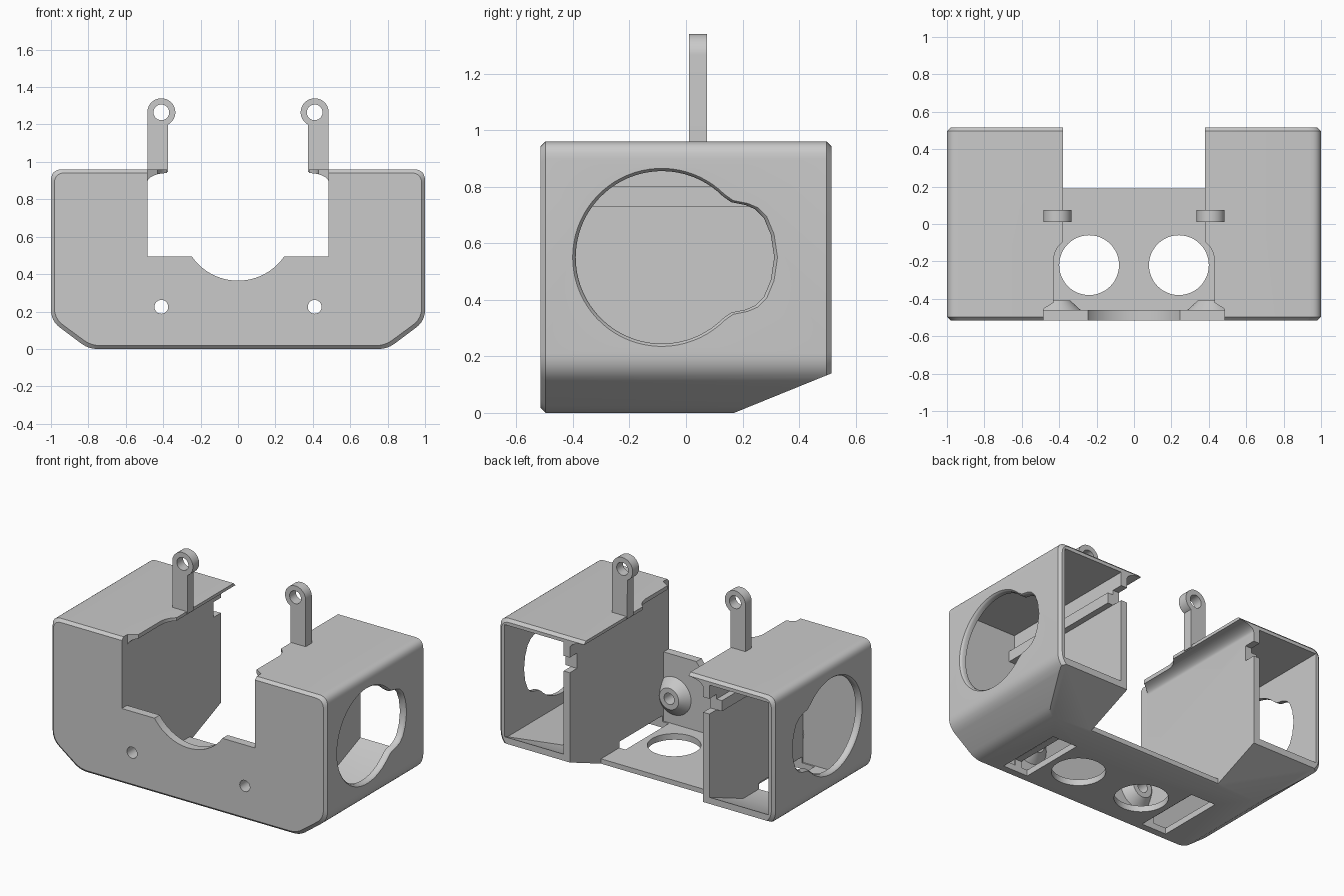
import bpy, bmesh
from math import sin, cos, radians
from mathutils import Vector

if "Cube" in bpy.data.objects:
    bpy.data.objects.remove(bpy.data.objects["Cube"])

grey = bpy.data.materials.new("plain grey")
grey.use_nodes = True
colour = (0.59, 0.59, 0.59, 1)
grey.diffuse_color = colour
grey.node_tree.nodes["Principled BSDF"].inputs["Base Color"].default_value = colour

FRONT, BACK, INNER_FRONT = -0.515, 0.515, -0.46
WALL_IN, WALL_OUT = 0.485, 0.53
CHAMFER = 0.018
SIDES = (1, -1)


def arc(cx, cy, rx, ry, start, end, n):
    angles = [radians(start + (end - start) * i / n) for i in range(n + 1)]
    return [(cx + rx * cos(a), cy + ry * sin(a)) for a in angles]


def circle(cx, cy, r, n=48):
    return arc(cx, cy, r, r, 0, 360, n)[:-1]


def rect(a0, b0, a1, b1):
    return [(a0, b0), (a1, b0), (a1, b1), (a0, b1)]


def mirrored(points):
    """Close a right-hand half outline with its mirror image."""
    return points + [(-a, b) for a, b in reversed(points)]


def grown(points, centre, fa, fb):
    return [(centre[0] + (a - centre[0]) * fa, centre[1] + (b - centre[1]) * fb) for a, b in points]


def rounded(corners):
    """Round each (a, b, setback) corner with a small curve."""
    out = []
    for i, (a, b, d) in enumerate(corners):
        p = Vector((a, b))
        prev = Vector(corners[i - 1][:2])
        nxt = Vector(corners[(i + 1) % len(corners)][:2])
        s, e = p + (prev - p).normalized() * d, p + (nxt - p).normalized() * d
        for k in range(7):
            t = k / 6
            q = s * (1 - t) ** 2 + p * 2 * t * (1 - t) + e * t * t
            out.append((q.x, q.y))
    return out


def loft(name, axis, sections, side=1):
    """Closed solid through (position, outline) sections along an axis."""
    place = {"x": lambda a, b, c: (c * side, a, b), "y": lambda a, b, c: (a * side, c, b),
             "z": lambda a, b, c: (a * side, b, c)}[axis]
    bm = bmesh.new()
    rings = [[bm.verts.new(place(a, b, c)) for a, b in pts] for c, pts in sections]
    bm.faces.new(rings[0])
    bm.faces.new(rings[-1])
    for r0, r1 in zip(rings, rings[1:]):
        for i in range(len(r0)):
            bm.faces.new((r0[i - 1], r0[i], r1[i], r1[i - 1]))
    bm.normal_update()
    bmesh.ops.recalc_face_normals(bm, faces=bm.faces)
    mesh = bpy.data.meshes.new(name)
    bm.to_mesh(mesh)
    bm.free()
    mesh.materials.append(grey)
    obj = bpy.data.objects.new(name, mesh)
    bpy.context.collection.objects.link(obj)
    return obj


def prism(name, points, axis, lo, hi, side=1):
    return loft(name, axis, [(lo, points), (hi, points)], side)


def volume(obj):
    bm = bmesh.new()
    bm.from_object(obj, bpy.context.evaluated_depsgraph_get())
    result = bm.calc_volume()
    bm.free()
    return result


def carve(target, *cutters):
    """Subtract each cutter, using the first solver that leaves a sound solid."""
    for cutter in cutters:
        cutter.hide_render = True
        before = volume(target)
        mod = target.modifiers.new("cut", "BOOLEAN")
        mod.operation, mod.object = "DIFFERENCE", cutter
        for solver in ("MANIFOLD", "EXACT", "FLOAT"):
            mod.solver = solver
            if 0.2 * before < volume(target) < 0.99999 * before:
                bpy.context.view_layer.objects.active = target
                bpy.ops.object.modifier_apply(modifier=mod.name)
                break
        else:
            target.modifiers.remove(mod)
        bpy.data.objects.remove(cutter)


def slope_cutter(lift):
    """Wedge below the sloped rear underside, raised by lift."""
    run = [(0.17 + 0.345 * t, 0.14 * t + lift) for t in (-1, 3)]
    return prism("slope_cutter", run + [(run[1][0], -0.5), (run[0][0], -0.5)], "x", -1.3, 1.3)


# Outer housing: rounded top, chamfered lower corners and rims, sloped rear underside
half = [(0.8, 0, 0.05), (1, 0.15, 0.06), (1, 0.96, 0.06)]
outline = rounded(half + [(-a, b, d) for a, b, d in reversed(half)])
rim = grown(outline, (0, 0.48), 1 - CHAMFER, 1 - CHAMFER / 0.48)
housing = loft("housing", "y", [(FRONT, rim), (FRONT + CHAMFER, outline),
                                (BACK - CHAMFER, outline), (BACK, rim)])

# Central bay with curved overhangs, open to the rear
bay = [(WALL_IN, 0.04)] + arc(0.38, 0.89, WALL_IN - 0.38, 0.05, 0, 90, 10) + [(0.38, 1.1)]
carve(housing,
      slope_cutter(0),
      prism("bay_cutter", mirrored(bay), "y", INNER_FRONT, 0.8),
      prism("floor_end_cutter", rect(-WALL_IN, 0.19, WALL_IN, 0.8), "z", -0.1, 0.5),
      prism("front_gap_cutter", rect(-WALL_IN, 0.495, WALL_IN, 1.2), "y", -0.7, -0.455),
      prism("front_arc_cutter", circle(0, 0.665, 0.3, 80), "y", -0.7, -0.42))

# Relief along the inner edge of the top plates
relief = [(WALL_IN, -0.7), (WALL_IN, -0.455), (0.43, -0.42)]
relief += arc(0.33, -0.2, 0.1, 0.12, 0, 60, 8) + [(0.38, -0.07)]
carve(housing, prism("relief_cutter", mirrored(relief), "z", 0.86, 1.1))

# Side opening: round with a softened bulge to the rear, flared at the outer skin
bulge = [(0.16, 0.745), (0.21, 0.735), (0.245, 0.72), (0.275, 0.69), (0.3, 0.63)]
opening = arc(-0.085, 0.55, 0.305, 0.305, -315, -45, 56)
opening += [(a, 1.1 - b) for a, b in bulge] + [(0.312, 0.55)] + bulge[::-1]
flare = [(x, grown(opening, (-0.05, 0.55), f, f)) for x, f in
         ((0.85, 1), (0.985, 1), (0.993, 1.012), (1.001, 1.035), (1.05, 1.035))]

pod = [(WALL_OUT, 0.04), (0.785, 0.04), (0.96, 0.17), (0.96, 0.92), (WALL_OUT, 0.92)]
for side in SIDES:
    cavity = prism("pod_cutter", pod, "y", INNER_FRONT, 0.8, side)
    carve(cavity, slope_cutter(0.043))
    carve(housing, cavity,
          loft("opening_cutter", "x", flare, side),
          prism("floor_hole_cutter", circle(0.24, -0.22, 0.16), "z", -0.1, 0.2, side),
          prism("window_cutter", rect(0.44, -0.45, 0.62, 0), "z", -0.1, 0.08, side),
          prism("screw_cutter", circle(0.41, 0.225, 0.037, 24), "y", -0.7, -0.3, side),
          prism("notch_cutter", rect(0.44, 0.73, 0.6, 0.83), "x", 0.47, 0.6, side))

parts = [housing]
for side, label in zip(SIDES, ("left", "right")):
    # Rail on the pod side of the inner wall
    parts.append(prism(label + "_rail", rect(0.525, 0.73, 0.57, 0.8), "y", -0.465, 0.44, side))

    # Tapered screw boss behind the front plate
    boss = loft(label + "_screw_boss", "y", [(-0.465, circle(0.41, 0.225, 0.13)),
                                             (-0.41, circle(0.41, 0.225, 0.07))], side)
    carve(boss, prism("screw_cutter", circle(0.41, 0.225, 0.037, 24), "y", -0.7, -0.3, side))

    # Upright lug with an eye at the top
    shape = [(0.375, 0.945), (0.485, 0.945)] + arc(0.41, 1.265, 0.075, 0.075, 0, 242, 40)
    lug = prism(label + "_lug", shape, "y", 0.01, 0.075, side)
    carve(lug, prism("eye_cutter", circle(0.41, 1.265, 0.042, 32), "y", -0.1, 0.2, side))
    parts += [boss, lug]

bpy.ops.object.select_all(action="DESELECT")
for obj in parts:
    obj.select_set(True)
bpy.context.view_layer.objects.active = housing
bpy.ops.object.shade_smooth_by_angle(angle=radians(30))
